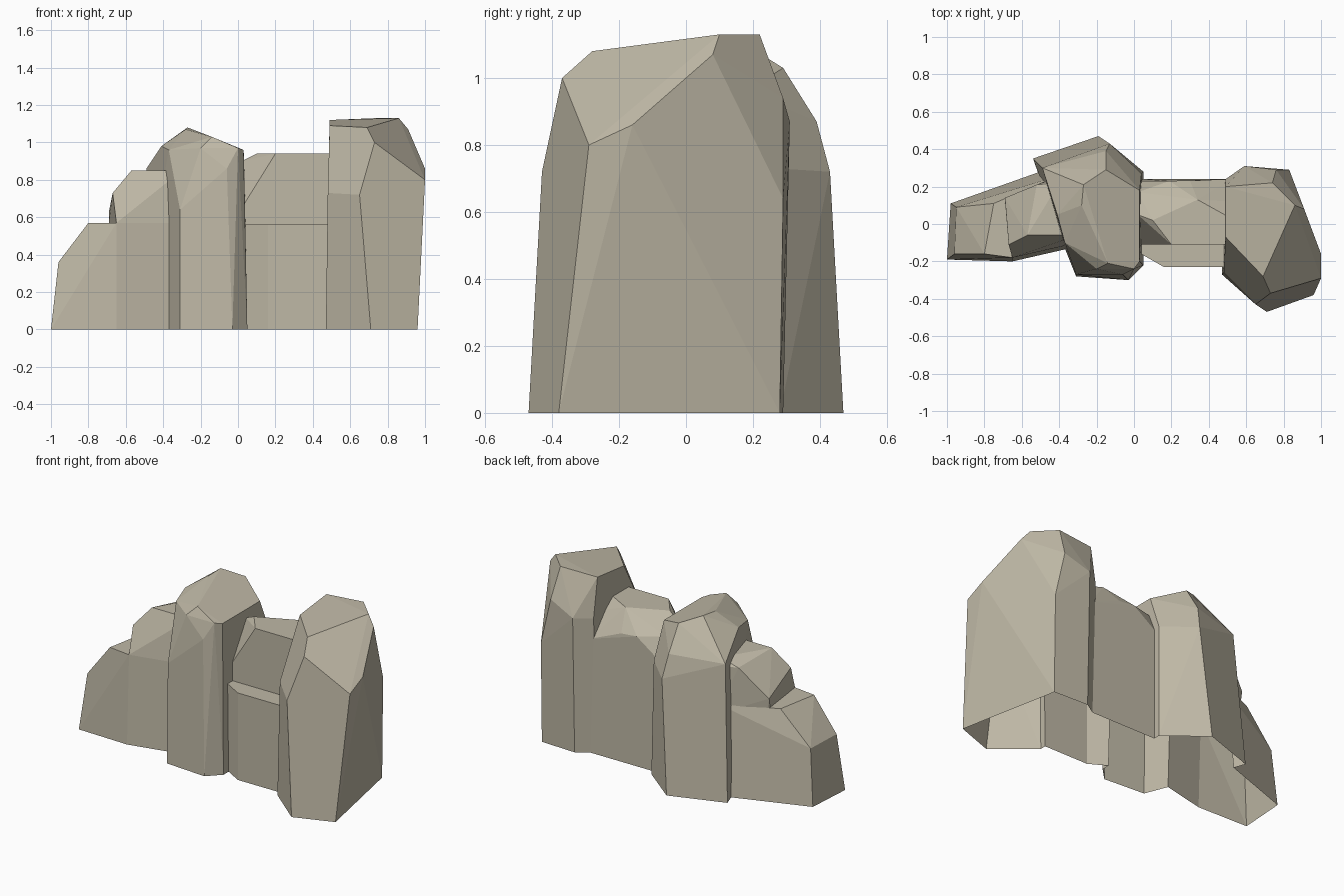
import bpy
import bmesh
import math

default_cube = bpy.data.objects.get("Cube")
if default_cube:
    bpy.data.objects.remove(default_cube, do_unlink=True)

# One warm sandstone colour for the whole formation
stone_colour = (0.52, 0.48, 0.38, 1)
stone = bpy.data.materials.new("warm_grey_sandstone")
stone.use_nodes = True
stone.diffuse_color = stone_colour
stone_shader = stone.node_tree.nodes["Principled BSDF"]
stone_shader.inputs["Base Color"].default_value = stone_colour
stone_shader.inputs["Roughness"].default_value = 0.9


def make_rock(name, footprint, upper_corners, base_height=0):
    """Closed boulder: convex hull of a base outline and its upper corners."""
    mesh = bpy.data.meshes.new(name)
    bm = bmesh.new()
    for x, y in footprint:
        bm.verts.new((x, y, base_height))
    for corner in upper_corners:
        bm.verts.new(corner)
    hull = bmesh.ops.convex_hull(bm, input=bm.verts)
    inside = [item for item in hull["geom_interior"] if isinstance(item, bmesh.types.BMVert)]
    bmesh.ops.delete(bm, geom=inside, context="VERTS")
    bmesh.ops.recalc_face_normals(bm, faces=bm.faces)
    bm.to_mesh(mesh)
    bm.free()
    mesh.materials.append(stone)
    rock = bpy.data.objects.new(name, mesh)
    bpy.context.collection.objects.link(rock)
    return rock


def fuse_rocks(name, rocks):
    """Unite the rocks into one outer shell, with broad facets and an open underside."""
    body, *others = rocks
    for other in others:
        union = body.modifiers.new(other.name, "BOOLEAN")
        union.operation = "UNION"
        union.solver = "EXACT"
        union.object = other
    graph = bpy.context.evaluated_depsgraph_get()
    shell = bpy.data.meshes.new_from_object(body.evaluated_get(graph))
    body.modifiers.clear()
    body.data = shell
    body.name = name
    for other in others:
        bpy.data.objects.remove(other, do_unlink=True)

    bm = bmesh.new()
    bm.from_mesh(shell)
    underside = [face for face in bm.faces if all(vert.co.z < 0.001 for vert in face.verts)]
    bmesh.ops.delete(bm, geom=underside, context="FACES")
    bmesh.ops.dissolve_limit(bm, angle_limit=math.radians(3), verts=bm.verts, edges=bm.edges)
    bm.to_mesh(shell)
    bm.free()


# Low sloping rock at the far end
low_end = make_rock(
    "low_end_rock",
    footprint=[(-1, -.19), (-.65, -.2), (-.3, -.12), (-.36, .33), (-.98, .11)],
    upper_corners=[
        (-.96, -.16, .36), (-.95, .09, .36),
        (-.8, -.16, .57), (-.75, .11, .57),
        (-.65, -.18, .57), (-.3, -.1, .57),
        (-.4, .26, .57),
    ],
)

# Stepped rock between the low end and the central peak
step = make_rock(
    "step_rock",
    base_height=.5,
    footprint=[(-.64, -.15), (-.3, -.08), (-.4, .26), (-.67, .14)],
    upper_corners=[
        (-.65, -.18, .57), (-.3, -.1, .57),
        (-.69, .13, .57), (-.69, .14, .63), (-.67, -.11, .73),
        (-.57, -.06, .85), (-.3, -.06, .85),
        (-.52, .21, .81), (-.4, .22, .85), (-.4, .25, .81),
    ],
)

# Central peak with a bevelled crown
peak = make_rock(
    "central_peak",
    footprint=[
        (-.54, .35), (-.19, .47), (.05, .28),
        (.05, -.22), (-.03, -.3), (-.31, -.28), (-.37, -.13),
    ],
    upper_corners=[
        (-.31, -.27, .64), (-.06, -.27, .86), (-.37, -.1, .96),
        (-.49, .3, .86), (-.13, .43, .72), (.04, .27, .73),
        (-.41, .05, .98), (-.15, .39, .87),
        (-.2, -.24, .97), (-.14, -.21, 1.03), (0, -.24, .97),
        (.03, -.2, .96), (.03, .18, .96),
        (-.15, .29, 1.03), (-.27, .21, 1.08), (-.28, .1, 1.07),
    ],
)

# Saddle rock filling the gap, with a slanted rear shoulder
saddle = make_rock(
    "saddle_rock",
    footprint=[(.02, -.11), (.52, -.11), (.52, .24), (.02, .24)],
    upper_corners=[
        (.02, -.11, .65),
        (.02, .23, .71), (.19, .23, .83), (.3, .23, .82), (.52, .24, .73),
        (.02, .17, .85), (.02, .05, .9), (.1, .02, .94),
        (.2, -.11, .94), (.52, -.11, .94),
        (.34, .13, .94), (.52, .03, .94), (.52, .12, .87),
    ],
)

# Flat ledge at the foot of the saddle
ledge = make_rock(
    "front_ledge",
    footprint=[(.02, -.15), (.16, -.23), (.52, -.23), (.52, -.08), (.02, -.08)],
    upper_corners=[
        (.02, -.15, .56), (.16, -.23, .56), (.52, -.23, .56),
        (.52, -.08, .56), (.02, -.08, .56),
    ],
)

# Tall leaning tower at the other end
tower = make_rock(
    "tall_end_tower",
    footprint=[
        (.47, -.27), (.71, -.47), (.96, -.38),
        (.83, .28), (.59, .29), (.48, .22),
    ],
    upper_corners=[
        (.48, -.26, .73), (.65, -.43, .72), (.73, -.37, 1),
        (1, -.29, .8), (1, -.16, .86), (.91, .08, 1.07),
        (.83, .29, .64), (.76, .29, .94), (.59, .31, .87), (.49, .24, .87),
        (.49, -.07, 1.09), (.69, -.28, 1.08),
        (.49, .2, 1.12), (.74, .22, 1.13), (.86, .1, 1.13),
    ],
)

fuse_rocks("rock_formation", [low_end, step, peak, saddle, ledge, tower])
